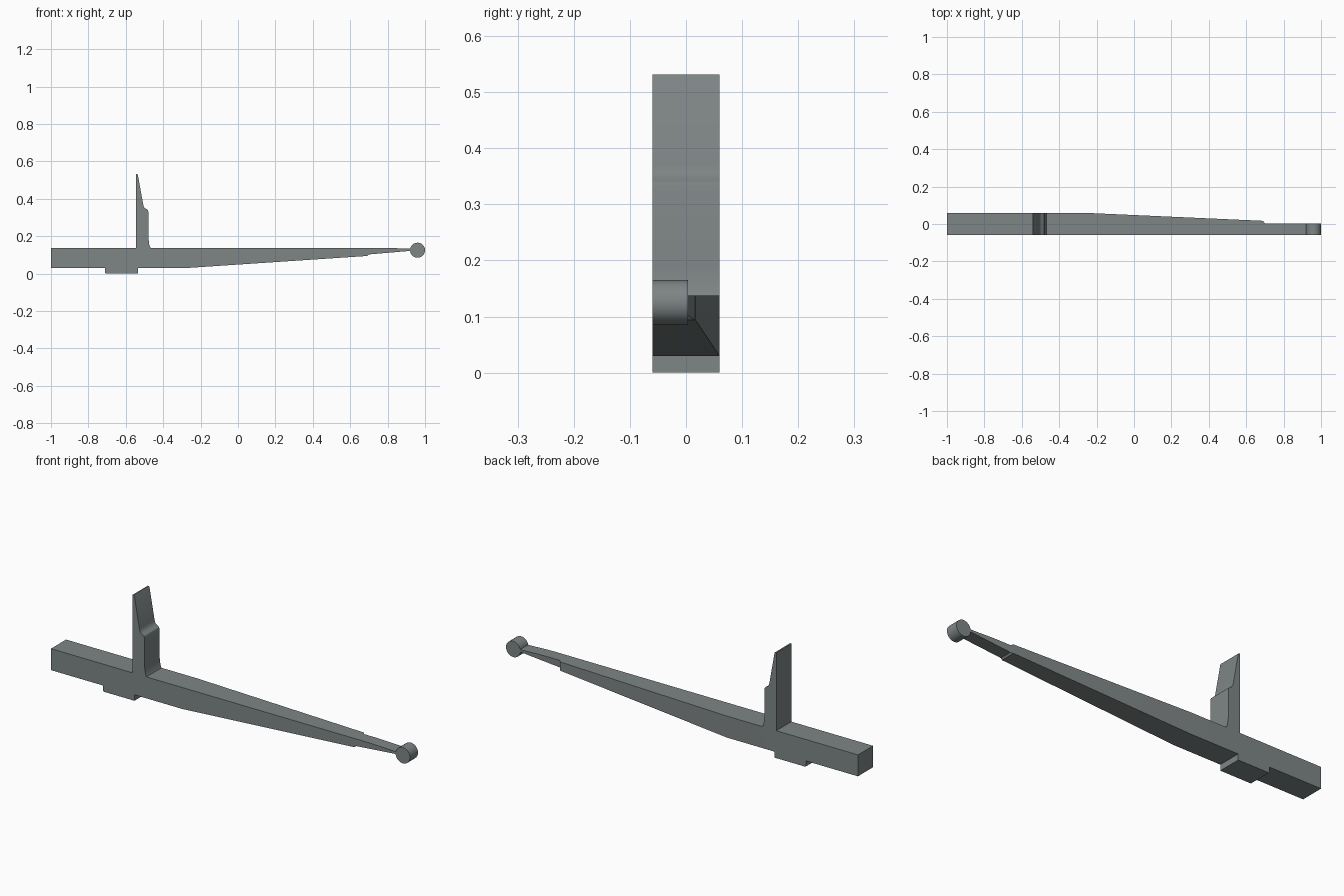
import bpy, bmesh, math
from mathutils import Matrix

if "Cube" in bpy.data.objects:
    bpy.data.objects.remove(bpy.data.objects["Cube"])

FRONT, BACK = -0.06, 0.06
TAPER_X, ARM_X = -0.27, 0.69

steel = bpy.data.materials.new("grey_steel")
steel.diffuse_color = (0.21, 0.235, 0.235, 1)
steel.use_nodes = True
steel.node_tree.nodes["Principled BSDF"].inputs["Base Color"].default_value = steel.diffuse_color


def finish(bm, name, smooth=True):
    bmesh.ops.recalc_face_normals(bm, faces=bm.faces)
    me = bpy.data.meshes.new(name)
    bm.to_mesh(me)
    bm.free()
    me.materials.append(steel)
    ob = bpy.data.objects.new(name, me)
    bpy.context.collection.objects.link(ob)
    if smooth:
        bpy.context.view_layer.objects.active = ob
        ob.select_set(True)
        bpy.ops.object.shade_smooth_by_angle(angle=math.radians(30))
        ob.select_set(False)
    return ob


def extrude(profile, back):
    """Solid from an x,z outline, running from FRONT to back(x)."""
    bm = bmesh.new()
    a = [bm.verts.new((x, FRONT, z)) for x, z in profile]
    b = [bm.verts.new((x, back(x), z)) for x, z in profile]
    n = len(a)
    bm.faces.new(a)
    bm.faces.new(b[::-1])
    for i in range(n):
        j = (i + 1) % n
        bm.faces.new((a[i], b[i], b[j], a[j]))
    return bm


# Beam with its foot block and upright blade, sharing one depth
body = extrude([
    (-1, 0.03), (-0.71, 0.03), (-0.71, 0.003), (-0.707, 0), (-0.535, 0),
    (-0.535, 0.03), (TAPER_X, 0.03), (ARM_X, 0.094), (ARM_X, 0.138),
    (TAPER_X, 0.138), (-0.468, 0.138), (-0.474, 0.152), (-0.479, 0.19),
    (-0.479, 0.33), (-0.482, 0.339), (-0.488, 0.344), (-0.498, 0.35),
    (-0.504, 0.358), (-0.507, 0.37), (-0.535, 0.526), (-0.538, 0.531),
    (-0.545, 0.531), (-0.545, 0.138), (-1, 0.138)], lambda x: BACK)

# Split at the start of the taper, then draw the back of the arm tip inwards
bmesh.ops.bisect_plane(body, geom=body.verts[:] + body.edges[:] + body.faces[:],
                       plane_co=(TAPER_X, 0, 0), plane_no=(1, 0, 0), dist=1e-4)
for v in body.verts:
    if v.co.x > TAPER_X + 0.01 and v.co.y > 0:
        v.co.y = 0.017
finish(body, "beam_and_blade")

# Slim neck between the arm and the roller, with a small fillet at its root
def neck_back(x):
    return 0.016 if x < ARM_X + 0.001 else 0.004

finish(extrude([
    (ARM_X, 0.094), (0.698, 0.102), (0.72, 0.104), (0.93, 0.122),
    (0.93, 0.133), (0.88, 0.134), (0.84, 0.136), (0.78, 0.138),
    (0.70, 0.138), (ARM_X, 0.138)], neck_back), "neck")

# Cross roller at the tip
roller = bmesh.new()
bmesh.ops.create_cone(
    roller, cap_ends=True, segments=48, radius1=0.04, radius2=0.04,
    depth=0.064,
    matrix=Matrix.Translation((0.96, -0.028, 0.125))
    @ Matrix.Rotation(math.pi / 2, 4, 'X'))
finish(roller, "roller")
